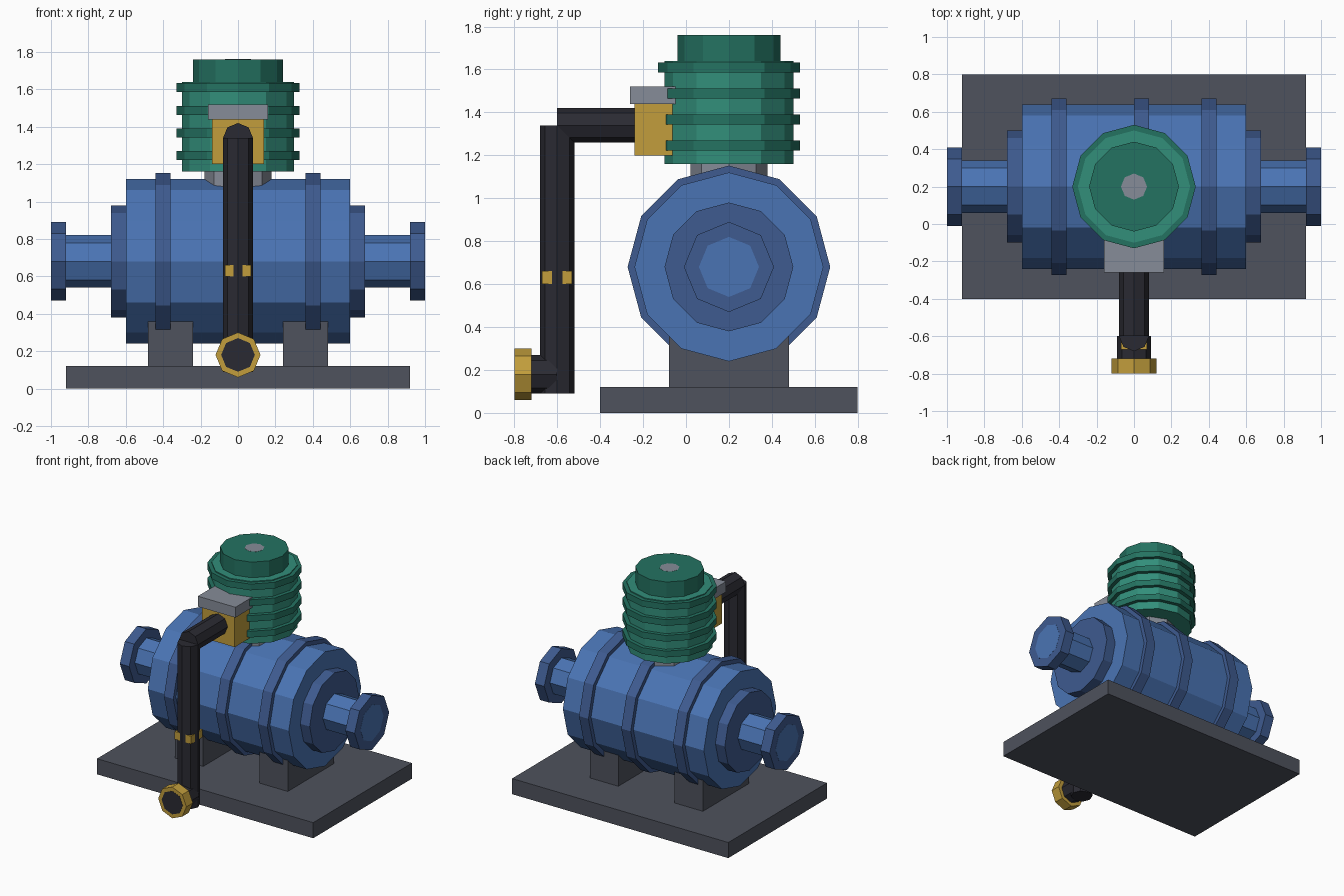
import bpy
import bmesh
from math import pi
from mathutils import Matrix, Vector

cube = bpy.data.objects.get("Cube")
if cube:
    bpy.data.objects.remove(cube, do_unlink=True)


def to_linear(c):
    c /= 255
    return c / 12.92 if c <= 0.04045 else ((c + 0.055) / 1.055) ** 2.4


def material(name, *rgb):
    mat = bpy.data.materials.new(name)
    mat.use_nodes = True
    color = (*[to_linear(c) for c in rgb], 1)
    mat.diffuse_color = color
    mat.node_tree.nodes["Principled BSDF"].inputs["Base Color"].default_value = color
    return mat


blue = material("blue", 74, 116, 180)
dark_blue = material("dark blue", 62, 91, 144)
green = material("green", 50, 142, 122)
dark_green = material("dark green", 36, 114, 97)
slate = material("slate grey", 78, 82, 93)
steel = material("steel grey", 134, 140, 152)
brass = material("brass", 194, 158, 60)
black = material("near black", 42, 42, 50)

TURN = {"x": Matrix.Rotation(pi / 2, 4, "Y"),
        "y": Matrix.Rotation(pi / 2, 4, "X"),
        "z": Matrix.Identity(4)}


def finish(name, bm, mat):
    mesh = bpy.data.meshes.new(name)
    bm.to_mesh(mesh)
    bm.free()
    mesh.materials.append(mat)
    obj = bpy.data.objects.new(name, mesh)
    bpy.context.collection.objects.link(obj)
    return obj


def box(name, x, y, z, mat):
    """Box from three (low, high) ranges."""
    bm = bmesh.new()
    bmesh.ops.create_cube(bm, size=1)
    ranges = (x, y, z)
    bmesh.ops.scale(bm, vec=[b - a for a, b in ranges], verts=bm.verts)
    bmesh.ops.translate(bm, vec=[(a + b) / 2 for a, b in ranges], verts=bm.verts)
    return finish(name, bm, mat)


def prism(name, axis, start, end, center, radius, sides, mat):
    """Flat-sided cylinder along an axis; center gives the other two coordinates."""
    bm = bmesh.new()
    bmesh.ops.create_cone(bm, cap_ends=True, segments=sides, radius1=radius,
                          radius2=radius, depth=end - start)
    place = list(center)
    place.insert("xyz".index(axis), (start + end) / 2)
    bm.transform(Matrix.Translation(Vector(place)) @ TURN[axis])
    return finish(name, bm, mat)


# Base and feet
box("base_plate", (-0.92, 0.92), (-0.4, 0.8), (0, 0.12), slate)
for side, x in (("right", -0.36), ("left", 0.36)):
    box(side + "_foot", (x - 0.12, x + 0.12), (-0.08, 0.48), (0.12, 0.4), slate)

# Horizontal casing with bands
AXIS = (0.2, 0.68)
prism("casing", "x", -0.6, 0.6, AXIS, 0.44, 12, blue)
for i, x in enumerate((-0.4, 0.04, 0.4)):
    prism(f"casing_band_{i + 1}", "x", x - 0.04, x + 0.04, AXIS, 0.472, 12, dark_blue)

# End covers, shafts and flanges, the same at both ends
for side, s in (("right", -1), ("left", 1)):
    for part, a, b, r, n, mat in (("end_cover", 0.6, 0.68, 0.3, 12, dark_blue),
                                  ("shaft", 0.68, 1.0, 0.14, 8, blue),
                                  ("flange", 0.92, 0.999, 0.21, 8, dark_blue)):
        prism(f"{side}_{part}", "x", min(a * s, b * s), max(a * s, b * s), AXIS, r, n, mat)

# Ribbed vertical head
HEAD = (0, 0.2)
prism("head_neck", "z", 1.04, 1.17, HEAD, 0.18, 8, steel)
prism("head_body", "z", 1.16, 1.64, HEAD, 0.3, 12, green)
for i in range(4):
    z = 1.246 + 0.121 * i
    prism(f"head_rib_{i + 1}", "z", z - 0.024, z + 0.024, HEAD, 0.33, 12, dark_green)
prism("head_cap", "z", 1.64, 1.76, HEAD, 0.24, 12, dark_green)
prism("cap_plug", "z", 1.72, 1.761, HEAD, 0.07, 8, steel)

# Valve block
box("valve_block", (-0.14, 0.14), (-0.24, 0.0), (1.2, 1.44), brass)
box("valve_lid", (-0.16, 0.16), (-0.26, 0.0), (1.44, 1.52), steel)

# Pipework
prism("upper_pipe", "y", -0.6, -0.2, (0, 1.34), 0.08, 8, black)
prism("down_pipe", "z", 0.09, 1.34, (0, -0.6), 0.08, 8, black)
box("pipe_clamp", (-0.07, 0.07), (-0.67, -0.53), (0.6, 0.66), brass)
prism("outlet_pipe", "y", -0.8, -0.6, (0, 0.18), 0.09, 8, black)
prism("outlet_flange", "y", -0.799, -0.72, (0, 0.18), 0.12, 8, brass)
